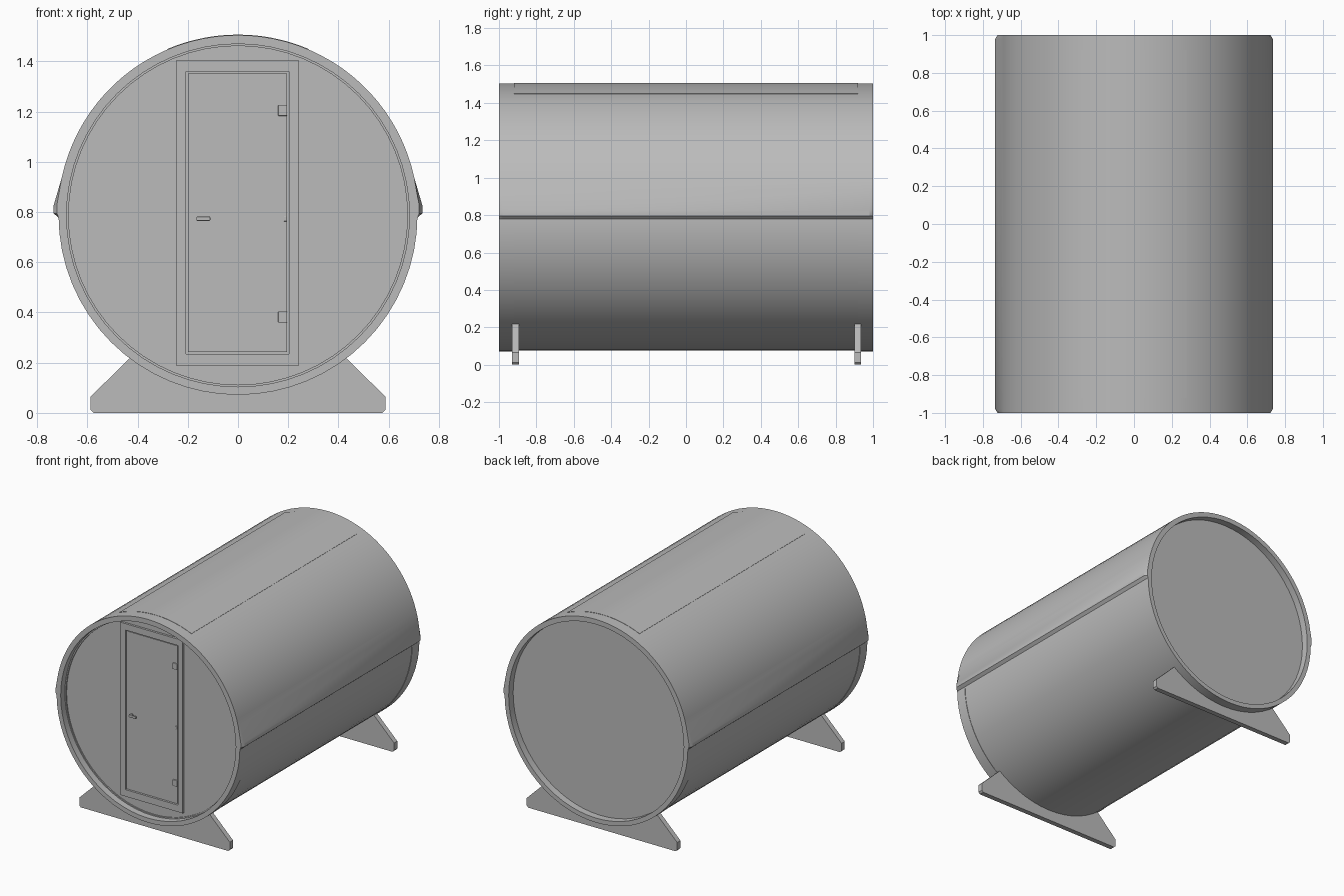
import bpy, bmesh, math

cube = bpy.data.objects.get("Cube")
if cube:
    bpy.data.objects.remove(cube, do_unlink=True)

grey = bpy.data.materials.new("plain grey")
grey.use_nodes = True
GREY = (0.5, 0.5, 0.5, 1)
grey.diffuse_color = GREY
grey.node_tree.nodes["Principled BSDF"].inputs["Base Color"].default_value = GREY

CZ, R, RIM = 0.787, 0.715, 0.683   # barrel axis height, outer and inner radius
FRONT, BACK = -0.945, 0.95         # end wall positions


def finish(name, bm, smooth=True):
    bmesh.ops.recalc_face_normals(bm, faces=bm.faces)
    mesh = bpy.data.meshes.new(name)
    bm.to_mesh(mesh)
    bm.free()
    mesh.materials.append(grey)
    obj = bpy.data.objects.new(name, mesh)
    bpy.context.collection.objects.link(obj)
    if smooth:
        bpy.ops.object.select_all(action="DESELECT")
        obj.select_set(True)
        bpy.context.view_layer.objects.active = obj
        bpy.ops.object.shade_smooth_by_angle(angle=math.radians(30))
    return obj


def loft(name, sections, smooth=True):
    """Join equal closed (x, y, z) outlines and cap both ends."""
    bm = bmesh.new()
    rings = [[bm.verts.new(p) for p in s] for s in sections]
    n = len(rings[0])
    for a, b in zip(rings, rings[1:]):
        for i in range(n):
            j = (i + 1) % n
            bm.faces.new((a[i], a[j], b[j], b[i]))
    bm.faces.new(rings[0])
    bm.faces.new(rings[-1])
    return finish(name, bm, smooth)


def box(name, x0, x1, y0, y1, z0, z1, bevel=0):
    outline = [(x0, z0), (x1, z0), (x1, z1), (x0, z1)]
    obj = loft(name, [[(x, y, z) for x, z in outline] for y in (y0, y1)], False)
    if bevel:
        mod = obj.modifiers.new("Bevel", "BEVEL")
        mod.width, mod.segments = bevel, 2
    return obj


def arc(r, a0, a1, n):
    for i in range(n + 1):
        a = math.radians(a0 + (a1 - a0) * i / n)
        yield r * math.cos(a), CZ + r * math.sin(a)


# Barrel: recessed end walls, rims and slightly raised end bands
SIDES = 64
profile = [(RIM - 0.008, FRONT), (RIM - 0.008, FRONT - 0.008), (RIM, FRONT - 0.008),
           (RIM, -1), (R, -1), (R, -0.92), (R - 0.003, -0.92),
           (R - 0.003, 0.92), (R, 0.92), (R, 1), (RIM, 1), (RIM, BACK)]
loft("barrel", [[(r * math.cos(t), y, CZ + r * math.sin(t))
                 for t in (math.tau * i / SIDES for i in range(SIDES))]
                for r, y in profile])

# Roof skin over the upper half, flaring into an eave on each side
sections = []
for y, lip in ((-1, 0.722), (-0.98, 0.735), (0.98, 0.735), (1, 0.722)):
    outer = list(arc(R + 0.003, 12, 168, 40))
    inner = list(arc(R - 0.005, 179, 1, 40))
    outline = ([(lip, 0.795), (lip, 0.825)] + outer
               + [(-lip, 0.825), (-lip, 0.795), (-R, 0.778)] + inner + [(R, 0.778)])
    sections.append([(x, y, z) for x, z in outline])
loft("roof_skin", sections)

# Ridge sheet lying between the two long roof seams
ridge = list(arc(R + 0.005, 67, 113, 14)) + list(arc(R, 113, 67, 14))
loft("roof_ridge_sheet", [[(x, y, z) for x, z in ridge] for y in (-0.92, 0.92)])

# Cradle feet, cut to the curve of the barrel
foot = [(-0.575, 0), (0.575, 0), (0.587, 0.012), (0.587, 0.065), (0.432, 0.217)]
foot += list(arc(R - 0.004, 307, 233, 20)) + [(-0.432, 0.217), (-0.587, 0.065), (-0.587, 0.012)]
for name, y in (("front_foot", -0.912), ("back_foot", 0.918)):
    loft(name, [[(x, y + d, z) for x, z in foot] for d in (-0.018, 0.018)], False)

# Door frame
FACE = FRONT - 0.015
for name, x0, x1, z0, z1 in (("door_frame_right", -0.245, -0.207, 0.187, 1.405),
                             ("door_frame_left", 0.203, 0.241, 0.187, 1.405),
                             ("door_frame_bottom", -0.207, 0.203, 0.187, 0.235),
                             ("door_frame_top", -0.207, 0.203, 1.36, 1.405)):
    box(name, x0, x1, FACE, FRONT + 0.01, z0, z1)

# Door leaf with a narrow gap all round
box("door_leaf", -0.199, 0.195, FRONT - 0.007, FRONT + 0.005, 0.243, 1.352)

# Hinges, latch and handle
for name, z in (("lower_hinge", 0.382), ("upper_hinge", 1.205)):
    box(name, 0.16, 0.196, FRONT - 0.015, FRONT, z - 0.022, z + 0.022, 0.003)
box("latch_plate", 0.183, 0.194, FRONT - 0.013, FRONT, 0.763, 0.785, 0.002)
box("handle_stem", -0.165, -0.153, FRONT - 0.03, FRONT, 0.768, 0.78)
box("handle_lever", -0.166, -0.11, FRONT - 0.038, FRONT - 0.026, 0.765, 0.782, 0.004)
